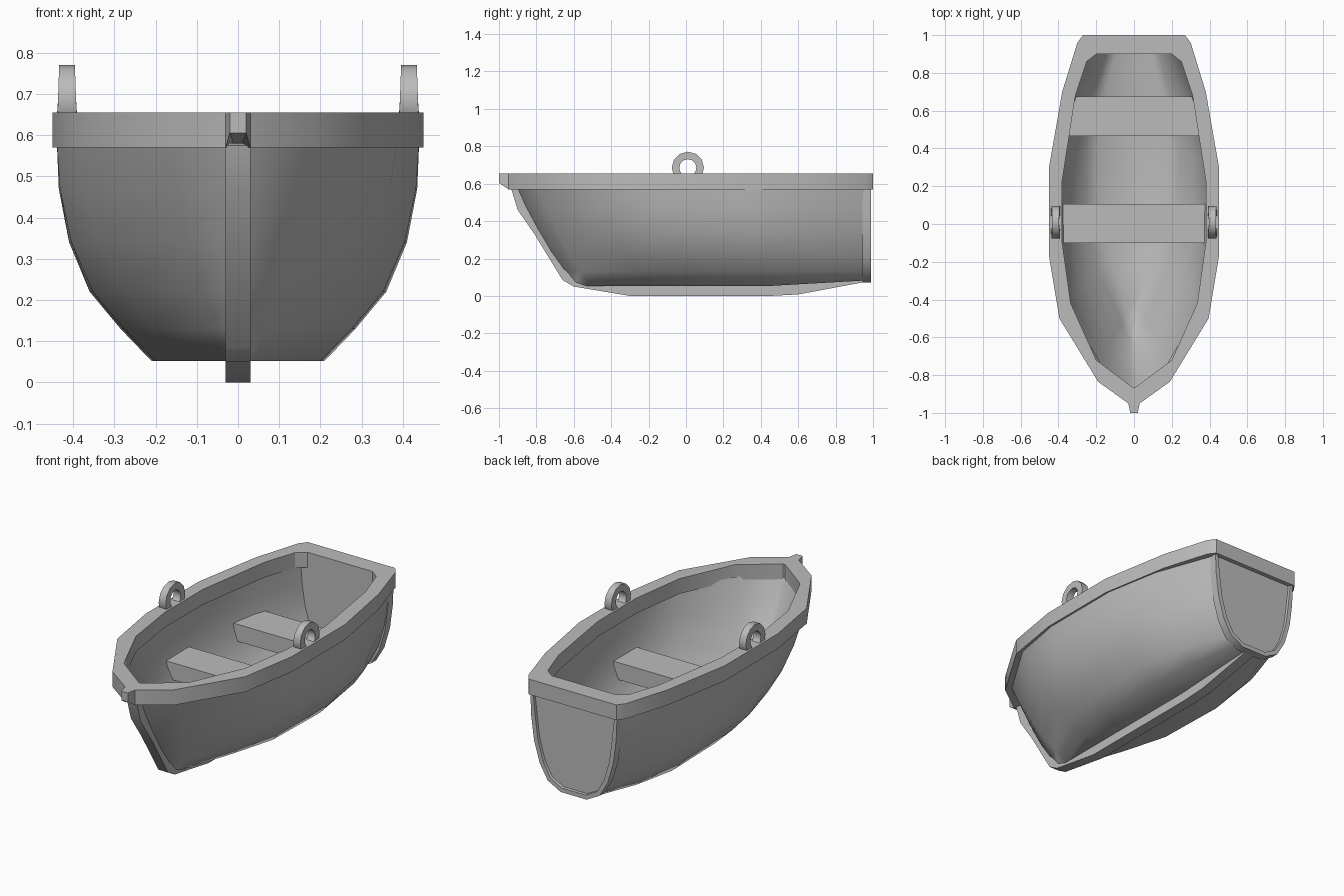
import bpy
import bmesh
from math import cos, sin, radians, tau

if "Cube" in bpy.data.objects:
    bpy.data.objects.remove(bpy.data.objects["Cube"])

grey = bpy.data.materials.new("plain grey")
grey.use_nodes = True
grey.diffuse_color = (0.5, 0.5, 0.5, 1)
grey.node_tree.nodes["Principled BSDF"].inputs["Base Color"].default_value = (0.5, 0.5, 0.5, 1)


def finish(bm, name, angle=None):
    bmesh.ops.recalc_face_normals(bm, faces=bm.faces)
    mesh = bpy.data.meshes.new(name)
    bm.to_mesh(mesh)
    bm.free()
    mesh.materials.append(grey)
    obj = bpy.data.objects.new(name, mesh)
    bpy.context.collection.objects.link(obj)
    if angle:
        bpy.ops.object.select_all(action='DESELECT')
        obj.select_set(True)
        bpy.context.view_layer.objects.active = obj
        bpy.ops.object.shade_smooth_by_angle(angle=radians(angle))
    return obj


def loft(rings, closed_ring=True, closed_path=False, caps=False):
    """Skin a list of equal-length point rings."""
    bm = bmesh.new()
    rows = [[bm.verts.new(p) for p in ring] for ring in rings]
    n = len(rows[0])
    pairs = list(zip(rows, rows[1:])) + ([(rows[-1], rows[0])] if closed_path else [])
    for a, b in pairs:
        for i in range(n if closed_ring else n - 1):
            j = (i + 1) % n
            bm.faces.new((a[i], a[j], b[j], b[i]))
    if caps:
        bm.faces.new(rows[0])
        bm.faces.new(rows[-1])
    return bm, rows


# Hull shells: waterlines run from the stem to the transom
STATIONS = [0, .06, .24, .4, .66, .83, 1]
TOP_SHAPE = [.04, .41, .88, 1, 1, .87, .61]
LOW_SHAPE = [.06, .17, .62, .95, 1, .85, .5]
HALF = [.21, .285, .36, .41, .435, .44]
BOW_Y = [-.6, -.66, -.72, -.79, -.86, -.915]
OUTER_Z = [.052, .13, .22, .34, .47, .59]
INNER_Z = [.1, .16, .24, .35, .47, .59]


def section(i, heights, scale, bow_shift, stern):
    u, side = STATIONS[i], []
    for k, z in enumerate(heights):
        blend = (k / 5) ** .6
        w = HALF[k] * (LOW_SHAPE[i] * (1 - blend) + TOP_SHAPE[i] * blend) * scale
        bow = BOW_Y[k] + bow_shift
        lift = .03 * max(0, (u - .66) / .34) if k == 0 else 0
        side.append((w, bow + (stern - bow) * u, z + lift))
    return [(-x, y, z) for x, y, z in reversed(side)] + side


def shell(name, angle, floor_up, *shape):
    rings = [section(i, *shape) for i in range(len(STATIONS))]
    bm, rows = loft(rings, closed_ring=False)
    for row in (rows[0], rows[-1]):
        for k in range(5):
            bm.faces.new((row[k], row[k + 1], row[-2 - k], row[-1 - k]))
    mesh = finish(bm, name, angle).data
    # Open shells need their facing chosen by the floor
    floor = min(mesh.polygons, key=lambda p: (round(p.center.z, 3), abs(p.center.x)))
    if (floor.normal.z > 0) != floor_up:
        mesh.flip_normals()


shell("hull_outside", 50, False, OUTER_Z, 1, 0, .95)
shell("hull_inside", 60, True, INNER_Z, .905, .045, .9)

# Gunwale: outer and inner outlines of one side, mirrored to the other
OUT = [(.02, -1), (.03, -.95), (.19, -.835), (.395, -.5), (.45, -.17),
       (.45, .3), (.38, .7), (.3, .96), (.27, 1)]
INN = [(.006, -.865), (.02, -.855), (.2, -.72), (.335, -.42), (.38, -.1),
       (.38, .23), (.31, .68), (.25, .86), (.2, .9)]
half = []
for o, i in zip(OUT, INN):
    underside = .605 if o[1] == -1 else .57
    half.append([(*o, underside), (*o, .655), (*i, .655), (*i, .57)])
mirrored = [[(-x, y, z) for x, y, z in ring] for ring in reversed(half)]
finish(loft(half + mirrored, closed_path=True)[0], "gunwale", 30)

# Stem and keel: one bar following the underside
BAR_OUT = [(-.935, .575), (-.9, .46), (-.81, .33), (-.66, .085), (-.6, .05),
           (-.3, 0), (.45, 0), (.6, .008), (.96, .075)]
BAR_IN = [(-.89, .585), (-.86, .49), (-.78, .36), (-.63, .125), (-.57, .08),
          (-.3, .07), (.45, .07), (.6, .075), (.96, .1)]
bar = [[(-.03, *o), (.03, *o), (.03, *i), (-.03, *i)] for o, i in zip(BAR_OUT, BAR_IN)]
finish(loft(bar, caps=True)[0], "stem_and_keel", 35)

# Transom: thick rounded board with a raised lip around a sunken panel
side = [(.08, .072), (.16, .115), (.21, .2), (.245, .32), (.262, .45), (.268, .59)]
edge = [(-x, z) for x, z in reversed(side)] + side
bm, rows = loft([[(x, y, z) for x, z in edge] for y in (.945, .99)], caps=True)
bmesh.ops.recalc_face_normals(bm, faces=bm.faces)
back = max(bm.faces, key=lambda f: f.calc_center_median().y)
bmesh.ops.inset_region(bm, faces=[back], thickness=.025, depth=0)
bmesh.ops.inset_region(bm, faces=[back], thickness=.002, depth=-.015)
finish(bm, "transom", 35)


# Thwarts: half widths follow the hull, narrower underneath
def thwart(name, y0, y1, w0, w1):
    rings = []
    for z, trim in ((.29, .02), (.385, 0)):
        a, b = w0 - trim, w1 - trim
        rings.append([(-a, y0, z), (a, y0, z), (b, y1, z), (-b, y1, z)])
    finish(loft(rings, caps=True)[0], name)


thwart("middle_thwart", -.1, .105, .385, .39)
thwart("rear_thwart", .465, .675, .36, .32)

# Oarlocks: faceted rings half sunk in the gunwale
for name, x in (("left_oarlock", .415), ("right_oarlock", -.415)):
    rings = []
    for n in range(12):
        a = tau * n / 12
        w = .022 - .003 * sin(a)
        rings.append([(x + dx, .01 + r * cos(a), .685 + r * sin(a))
                      for r, dx in ((.046, -w), (.086, -w), (.086, w), (.046, w))])
    finish(loft(rings, closed_path=True)[0], name, 35)
